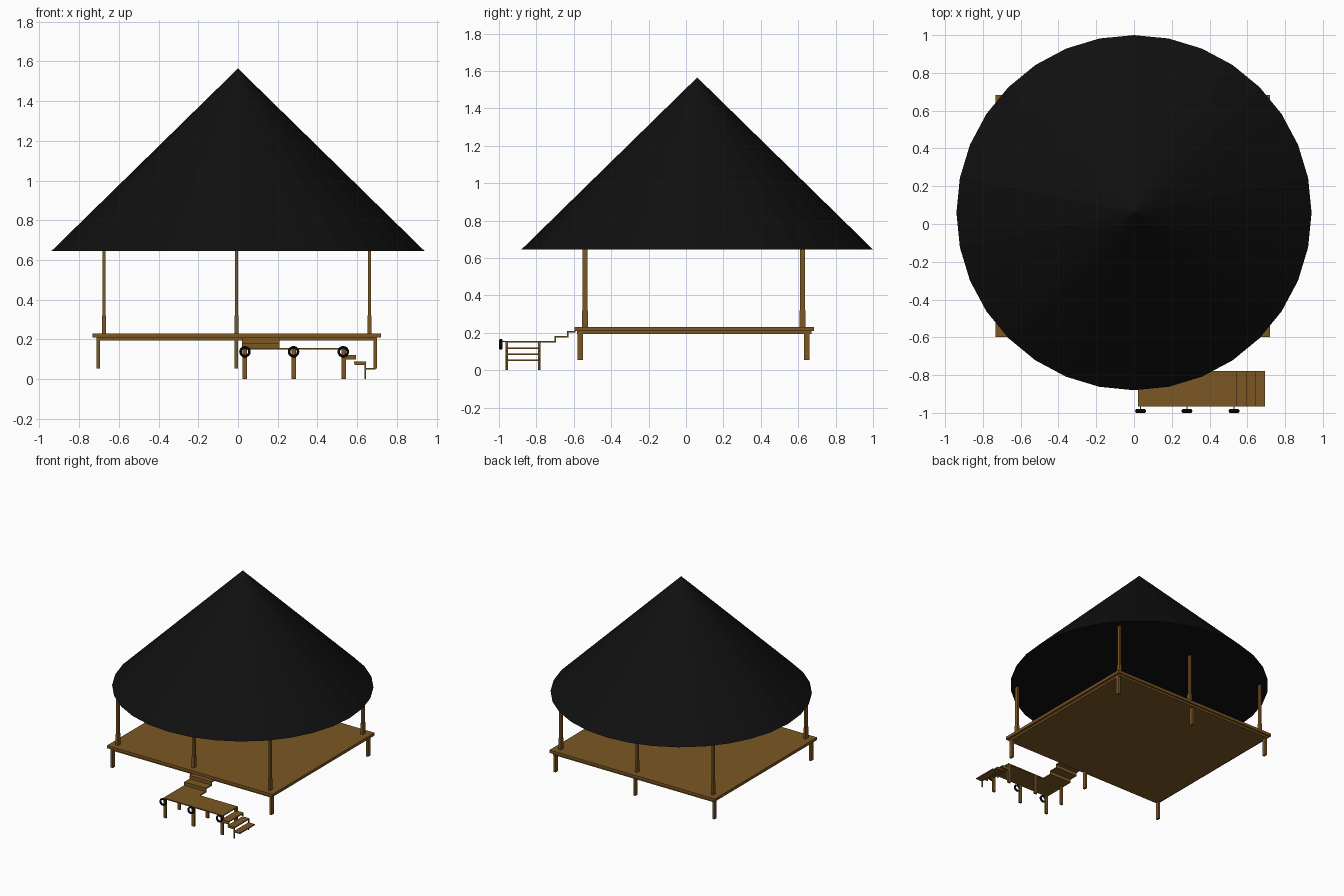
import bpy, math

if "Cube" in bpy.data.objects:
    bpy.data.objects.remove(bpy.data.objects["Cube"])


def material(name, rgb):
    m = bpy.data.materials.new(name)
    m.diffuse_color = (*rgb, 1)
    m.use_nodes = True
    m.node_tree.nodes["Principled BSDF"].inputs["Base Color"].default_value = m.diffuse_color
    return m


WOOD = material("brown wood", (0.2, 0.095, 0.017))
THATCH = material("black roofing", (0.005, 0.005, 0.005))
RUBBER = material("black rubber", (0.002, 0.002, 0.002))


def box(name, x0, x1, y0, y1, z0, z1, mat=WOOD):
    v = [(x, y, z) for x in (x0, x1) for y in (y0, y1) for z in (z0, z1)]
    f = [(0, 1, 3, 2), (4, 6, 7, 5), (0, 4, 5, 1), (2, 3, 7, 6), (0, 2, 6, 4), (1, 5, 7, 3)]
    me = bpy.data.meshes.new(name)
    me.from_pydata(v, [], f)
    me.materials.append(mat)
    o = bpy.data.objects.new(name, me)
    bpy.context.collection.objects.link(o)
    return o


def cbox(name, x, y, wx, wy, z0, z1):
    return box(name, x - wx / 2, x + wx / 2, y - wy / 2, y + wy / 2, z0, z1)


# conical roof
bpy.ops.mesh.primitive_cone_add(vertices=32, radius1=0.94, radius2=0, depth=0.92,
                                location=(0, 0.06, 0.645 + 0.46))
roof = bpy.context.object
roof.name = "roof"
roof.data.materials.append(THATCH)

# deck and the frame beneath it
box("deck", -0.732, 0.72, -0.597, 0.684, 0.209, 0.231)
box("deck_frame", -0.712, 0.70, -0.583, 0.67, 0.194, 0.209)

# roof posts with thicker feet
for x in (-0.675, -0.008, 0.662):
    for y in (-0.54, 0.622):
        cbox("roof_post", x, y, 0.014, 0.026, 0.231, 0.65)
        cbox("post_foot", x, y, 0.019, 0.032, 0.231, 0.32)

# deck legs
for x in (-0.703, -0.008, 0.691):
    for y in (-0.565, 0.646):
        cbox("deck_leg", x, y, 0.017, 0.029, 0.054, 0.196)

# folded stair from deck to landing
T = 0.008
for y0, y1, z in ((-0.635, -0.59, 0.209), (-0.703, -0.627, 0.183), (-0.79, -0.695, 0.157)):
    box("deck_stair_tread", 0.02, 0.21, y0, y1, z - T, z)
for y, z in ((-0.635, 0.209), (-0.703, 0.183)):
    box("deck_stair_riser", 0.02, 0.21, y, y + T, z - 0.034, z)

# landing and its legs
Y0, Y1 = -0.965, -0.778
box("landing", 0.02, 0.543, Y0, Y1, 0.149, 0.157)
for x in (0.033, 0.281, 0.532):
    for y in (Y0 + 0.007, Y1 - 0.007):
        cbox("landing_leg", x, y, 0.023, 0.014, 0, 0.15)

# side steps: open treads on stepped side plates
for x0, x1, z in ((0.53, 0.595, 0.122), (0.585, 0.645, 0.09), (0.637, 0.693, 0.057)):
    box("side_step_tread", x0, x1, Y0, Y1, z - T, z)
for y in (Y0, Y1 - 0.008):
    box("upper_side_plate", 0.53, 0.594, y, y + 0.008, 0.098, 0.12)
    box("lower_side_plate", 0.586, 0.643, y, y + 0.008, 0.072, 0.088)
    box("step_leg", 0.636, 0.644, y, y + 0.008, 0, 0.088)

# tyre bumpers on short pegs
for x in (0.035, 0.28, 0.53):
    bpy.ops.mesh.primitive_torus_add(major_segments=20, minor_segments=8, major_radius=0.0225,
                                     minor_radius=0.0065, location=(x, -0.99, 0.138),
                                     rotation=(math.pi / 2, 0, 0))
    t = bpy.context.object
    t.name = "tyre_bumper"
    t.scale = (1, 1, 1.5)
    t.data.materials.append(RUBBER)
    bpy.ops.object.shade_smooth()
    cbox("tyre_peg", x, -0.974, 0.006, 0.028, 0.15, 0.156)
